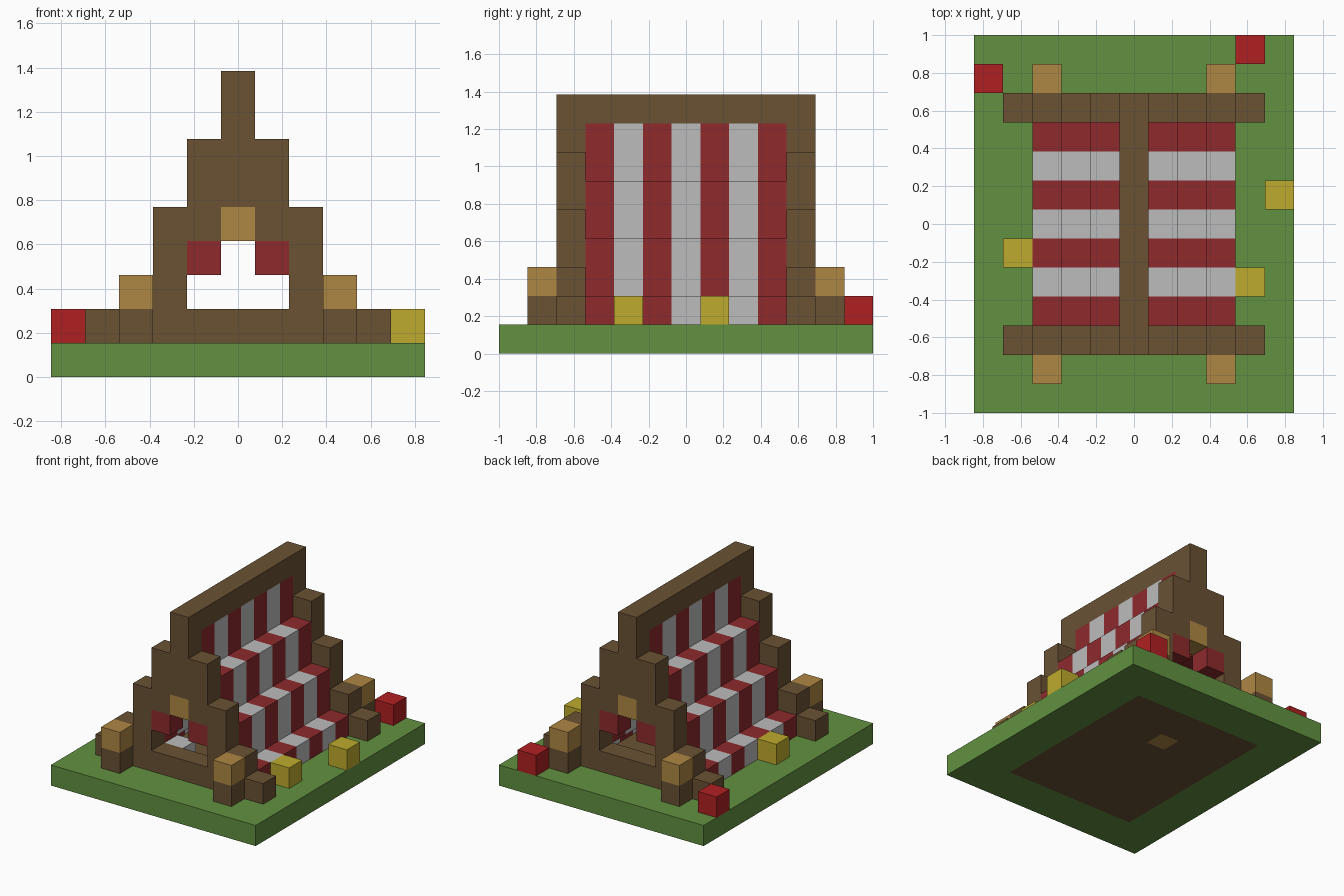
import bpy, bmesh, math
from mathutils import Vector

old = bpy.data.objects.get("Cube")
if old:
    bpy.data.objects.remove(old)

UNIT = 2 / 13  # edge of one block


def material(name, rgb):
    linear = [((c / 255 + 0.055) / 1.055) ** 2.4 for c in rgb]
    mat = bpy.data.materials.new(name)
    mat.use_nodes = True
    mat.diffuse_color = (*linear, 1)
    mat.node_tree.nodes["Principled BSDF"].inputs["Base Color"].default_value = (*linear, 1)
    return mat


GRASS = material("grass_green", (98, 145, 65))
WOOD = material("dark_wood", (106, 82, 52))
TAN = material("tan_wood", (175, 135, 68))
CLOTH_RED = material("cloth_red", (142, 42, 44))
CLOTH_WHITE = material("cloth_white", (187, 188, 187))
FLOWER_RED = material("flower_red", (176, 32, 34))
FLOWER_YELLOW = material("flower_yellow", (190, 171, 46))

SIDES = [Vector(s) for s in ((1, 0, 0), (-1, 0, 0), (0, 1, 0), (0, -1, 0), (0, 0, 1), (0, 0, -1))]


def blocks(name, cells):
    """Make one object from a {(i, j, k): material} map, keeping outer faces only."""
    mesh = bpy.data.meshes.new(name)
    mats = list(dict.fromkeys(cells.values()))
    for mat in mats:
        mesh.materials.append(mat)
    bm = bmesh.new()
    for cell, mat in cells.items():
        centre = Vector(cell) + Vector((0, 0, 0.5))
        for n in SIDES:
            if tuple(int(a + b) for a, b in zip(cell, n)) in cells:
                continue
            u = Vector((n.y, n.z, n.x))
            v = n.cross(u)
            mid = centre + n / 2
            corners = [mid - u / 2 - v / 2, mid + u / 2 - v / 2, mid + u / 2 + v / 2, mid - u / 2 + v / 2]
            face = bm.faces.new([bm.verts.new(c * UNIT) for c in corners])
            face.material_index = mats.index(mat)
    # Weld the blocks and merge flat areas of one colour
    bmesh.ops.remove_doubles(bm, verts=bm.verts, dist=0.001)
    bmesh.ops.dissolve_limit(bm, angle_limit=math.radians(1), verts=bm.verts,
                             edges=bm.edges, delimit={'MATERIAL'})
    bm.to_mesh(mesh)
    bm.free()
    obj = bpy.data.objects.new(name, mesh)
    bpy.context.collection.objects.link(obj)
    return obj


def stripe(j):
    return CLOTH_RED if j % 2 else CLOTH_WHITE


# Ground slab with the wooden floor set into it
ground = {(i, j, 0): WOOD if abs(i) <= 3 and abs(j) <= 4 else GRASS
          for i in range(-5, 6) for j in range(-6, 7)}
ground[0, 2, 0] = TAN
blocks("ground", ground)

# Stepped end walls with a doorway, curtains and keystone, joined by the ridge beam
frame = {(0, j, 8): WOOD for j in range(-4, 5)}
for j in (-4, 4):
    for i in range(-4, 5):
        for k in range(1, max(1, 8 - 2 * abs(i)) + 1):
            if not (abs(i) <= 1 and k in (2, 3)):
                frame[i, j, k] = WOOD
    frame[0, j, 4] = TAN
    frame[-1, j, 3] = frame[1, j, 3] = CLOTH_RED
blocks("tent_frame", frame)

# Striped stepped canvas under the ridge
canvas = {(i, j, k): stripe(j)
          for j in range(-3, 4) for i in range(-3, 4)
          for k in range(max(1, 6 - 2 * abs(i)), 8 - 2 * abs(i))}
blocks("tent_canvas", canvas)

# Pillow just inside the doorway
blocks("pillow", {(-1, -3, 1): CLOTH_WHITE})

# Corner posts with tan caps
for x_name, i in (("right", -3), ("left", 3)):
    for y_name, j in (("front", -5), ("back", 5)):
        blocks(f"{y_name}_{x_name}_post", {(i, j, 1): WOOD, (i, j, 2): TAN})

# Flowers on the grass
for n, (i, j) in enumerate(((5, 1), (-4, -1), (4, -2))):
    blocks(f"yellow_flower_{n + 1}", {(i, j, 1): FLOWER_YELLOW})
for n, (i, j) in enumerate(((4, 6), (-5, 5))):
    blocks(f"red_flower_{n + 1}", {(i, j, 1): FLOWER_RED})
